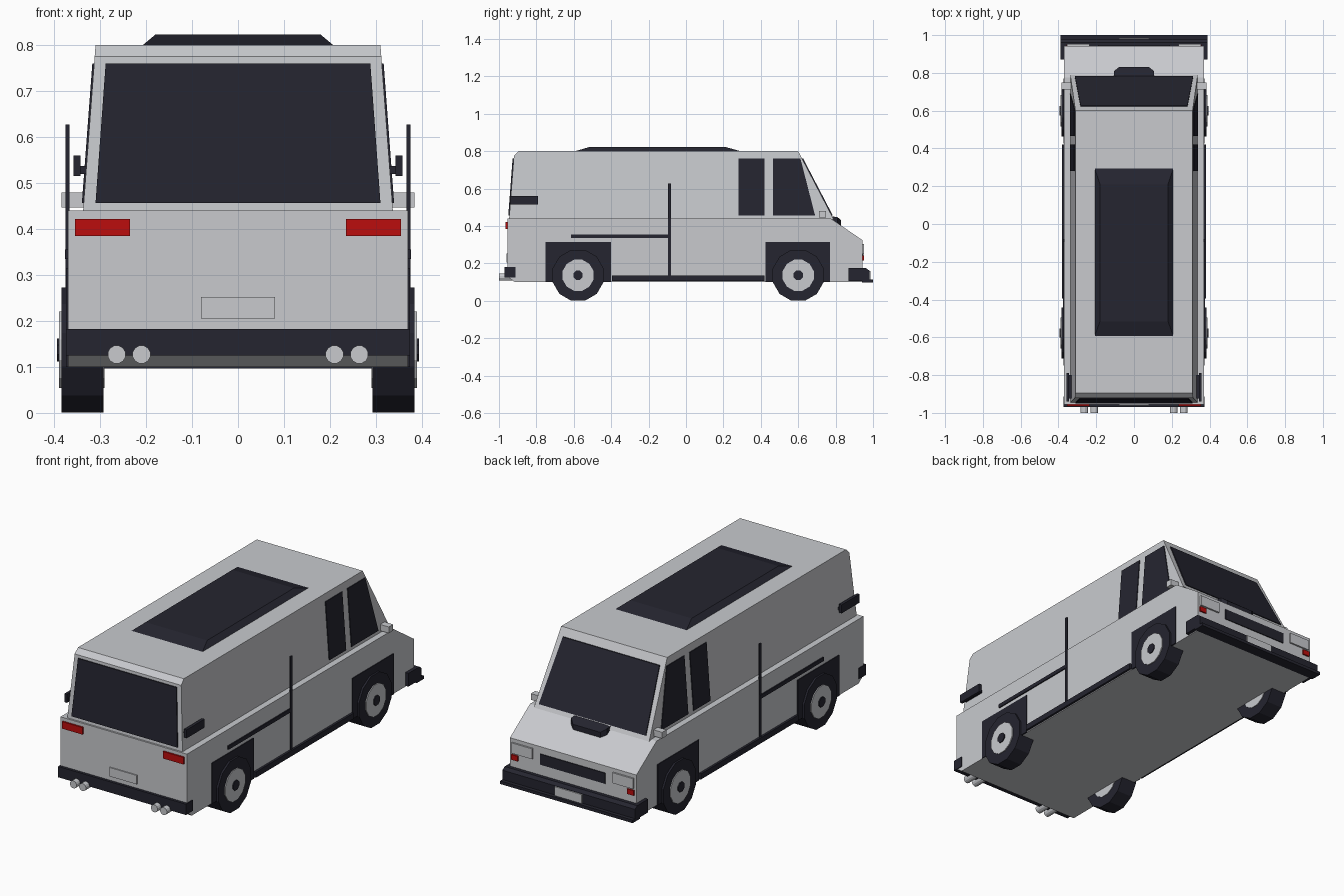
import bpy, bmesh, math

if "Cube" in bpy.data.objects:
    bpy.data.objects.remove(bpy.data.objects["Cube"])


def material(name, rgb):
    m = bpy.data.materials.new(name)
    m.diffuse_color = (*rgb, 1)
    m.use_nodes = True
    m.node_tree.nodes["Principled BSDF"].inputs["Base Color"].default_value = m.diffuse_color
    return m


SILVER = material("silver paint", (0.58, 0.59, 0.615))
DARK = material("dark trim", (0.018, 0.018, 0.029))
RED = material("red lamp", (0.5, 0.004, 0.004))


def loft(name, a, b, mat):
    """Solid between two matching outlines."""
    bm = bmesh.new()
    va = [bm.verts.new(p) for p in a]
    vb = [bm.verts.new(p) for p in b]
    n = len(a)
    bm.faces.new(va)
    bm.faces.new(vb[::-1])
    for i in range(n):
        j = (i + 1) % n
        bm.faces.new((va[i], vb[i], vb[j], va[j]))
    bmesh.ops.recalc_face_normals(bm, faces=bm.faces)
    me = bpy.data.meshes.new(name)
    bm.to_mesh(me)
    bm.free()
    me.materials.append(mat)
    ob = bpy.data.objects.new(name, me)
    bpy.context.collection.objects.link(ob)
    return ob


def prism(name, yz, x0, x1, mat):
    """Side profile extruded along x; x0 and x1 may be functions of z."""
    f0 = x0 if callable(x0) else lambda z: x0
    f1 = x1 if callable(x1) else lambda z: x1
    return loft(name, [(f0(z), y, z) for y, z in yz], [(f1(z), y, z) for y, z in yz], mat)


def box(name, x, y, z, mat):
    return prism(name, [(y[0], z[0]), (y[1], z[0]), (y[1], z[1]), (y[0], z[1])], x[0], x[1], mat)


def mirror(ob):
    m = ob.modifiers.new("mirror", 'MIRROR')
    m.use_axis[0] = True
    return ob


def ring(n, r, cy, cz):
    return [(cy + r * math.sin(2 * math.pi * (i + .5) / n),
             cz + r * math.cos(2 * math.pi * (i + .5) / n)) for i in range(n)]


def cabin_half(z):
    return 0.337 - (z - 0.44) * 0.075


# Lower body with sloping hood, upper cabin with leaning sides
prism("lower_body", [(-.915, .10), (-.955, .13), (-.955, .44), (.775, .44), (.943, .325), (.943, .10)],
      -.37, .37, SILVER)
prism("cabin", [(-.946, .435), (-.92, .775), (-.895, .80), (.60, .80), (.79, .435)],
      lambda z: -cabin_half(z), cabin_half, SILVER)

# Roof panel
loft("roof_panel", [(-.21, -.6, .798), (.21, -.6, .798), (.21, .3, .798), (-.21, .3, .798)],
     [(-.18, -.515, .823), (.18, -.515, .823), (.18, .21, .823), (-.18, .21, .823)], DARK)


# Front and rear glass, thin plates on the sloping ends
def end_glass(name, y_at, side, w_low, w_high):
    pts = [(-w_low, .457), (w_low, .457), (w_high, .76), (-w_high, .76)]
    a = [(x, y_at(z) - side * .003, z) for x, z in pts]
    b = [(x, y_at(z) + side * .006, z) for x, z in pts]
    loft(name, a, b, DARK)


end_glass("windshield", lambda z: .79 - (z - .435) * .19 / .365, 1, .313, .283)
end_glass("rear_window", lambda z: -.946 + (z - .435) * .026 / .34, -1, .31, .288)

# Side door windows
for name, yz in (("front_side_window", [(.465, .457), (.69, .457), (.612, .76), (.465, .76)]),
                 ("middle_side_window", [(.28, .457), (.42, .457), (.42, .76), (.28, .76)])):
    mirror(prism(name, yz, lambda z: cabin_half(z) - .004, lambda z: cabin_half(z) + .004, DARK))

# Wheel arches and wheels
for end, cy, y0, y1 in (("rear", -.577, -.75, -.40), ("front", .60, .425, .77)):
    mirror(box(end + "_wheel_arch", (.366, .374), (y0, y1), (.10, .315), DARK))
    mirror(prism(end + "_tire", ring(12, .141, cy, .137), .293, .384, DARK))
    mirror(prism(end + "_rim", ring(12, .086, cy, .137), .290, .389, SILVER))
    mirror(prism(end + "_hub", ring(8, .027, cy, .137), .33, .394, DARK))

# Side trim: skirt, sliding door rail, door seam, rear air scoop
mirror(box("side_skirt", (.36, .382), (-.395, .42), (.105, .135), DARK))
mirror(box("door_rail", (.366, .376), (-.615, -.08), (.335, .355), DARK))
mirror(box("door_seam", (.367, .375), (-.095, -.08), (.13, .628), DARK))
mirror(box("scoop_plate", (.343, .358), (-.94, -.79), (.515, .56), DARK))
mirror(box("scoop_mount", (.32, .345), (-.925, -.80), (.52, .537), DARK))
mirror(box("side_mirror", (.325, .384), (.712, .748), (.447, .48), SILVER))

# Hood vent
loft("hood_vent", [(-.105, .775, .42), (.105, .775, .42), (.105, .81, .41), (.08, .83, .40), (-.08, .83, .40), (-.105, .81, .41)],
     [(-.105, .775, .452), (.105, .775, .452), (.105, .81, .448), (.08, .83, .43), (-.08, .83, .43), (-.105, .81, .448)], DARK)

# Front end: grille, lamps, bumper, plate
box("grille", (-.19, .19), (.935, .948), (.232, .288), DARK)
mirror(box("headlight", (.235, .355), (.935, .952), (.25, .305), SILVER))
mirror(box("front_marker", (.32, .358), (.935, .951), (.215, .242), RED))
prism("front_bumper", [(.87, .105), (.98, .105), (.98, .162), (.962, .175), (.87, .175)], -.388, .388, DARK)
box("front_bumper_lip", (-.388, .388), (.94, 1.0), (.097, .113), DARK)
box("front_plate", (-.08, .08), (.975, .986), (.113, .16), SILVER)

# Rear end: bumper, lamps, plate, exhausts
box("rear_bumper", (-.374, .374), (-.97, -.912), (.125, .182), DARK)
mirror(box("tail_light", (.235, .355), (-.964, -.95), (.385, .422), RED))
box("rear_plate", (-.08, .08), (-.961, -.95), (.205, .252), SILVER)
for i, x in enumerate((.21, .264)):
    pts = ring(12, .02, x, .127)
    mirror(loft("exhaust_pipe_%d" % (i + 1), [(px, -1.0, pz) for px, pz in pts],
                [(px, -.92, pz) for px, pz in pts], SILVER))
